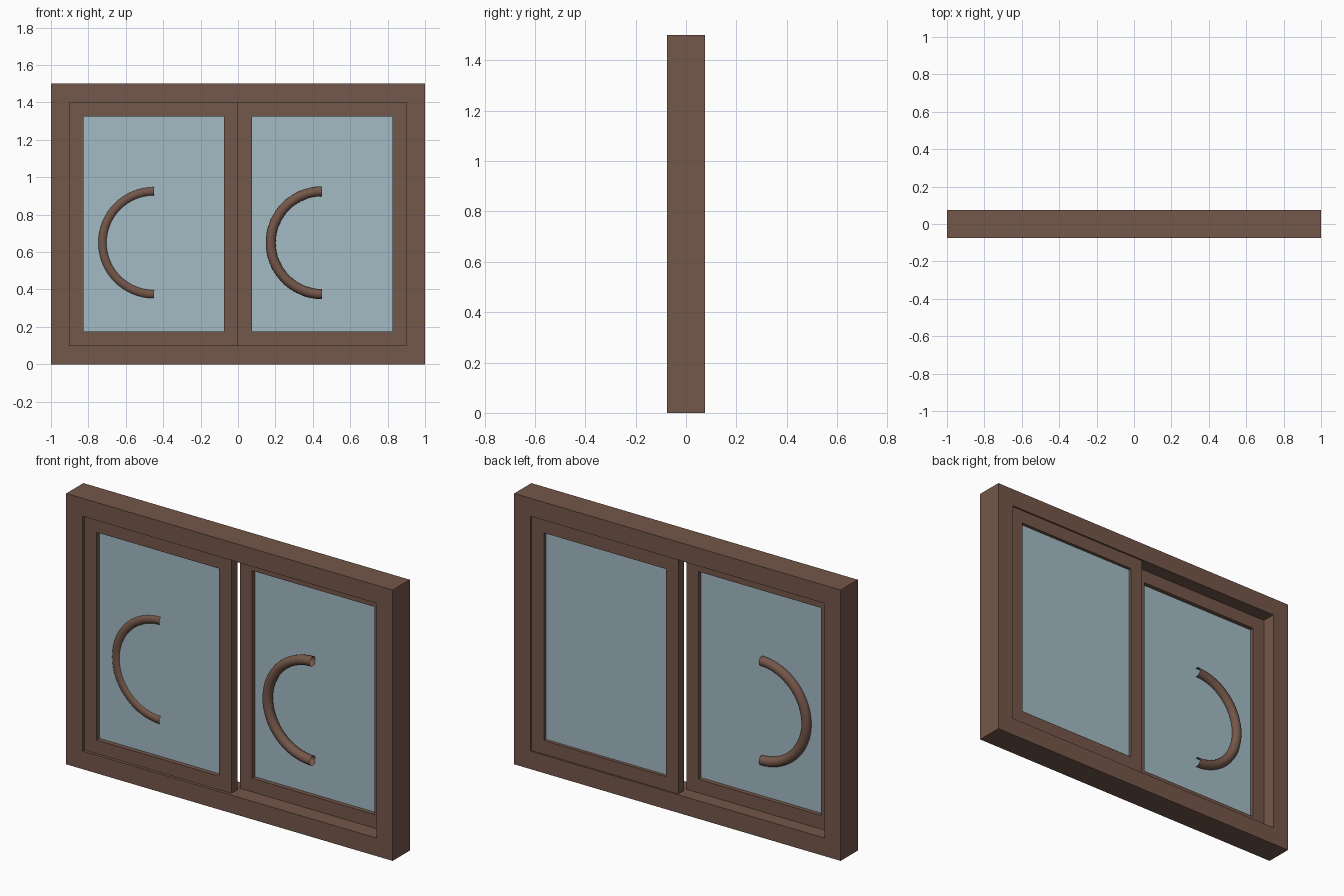
import bpy, bmesh
from math import pi
from mathutils import Matrix, Vector

cube = bpy.data.objects.get("Cube")
if cube:
    bpy.data.objects.remove(cube, do_unlink=True)


def make_material(name, colour):
    mat = bpy.data.materials.new(name)
    mat.use_nodes = True
    mat.diffuse_color = colour
    mat.node_tree.nodes["Principled BSDF"].inputs["Base Color"].default_value = colour
    return mat


wood = make_material("brown wood", (0.175, 0.095, 0.068, 1))
pane = make_material("pale blue glass", (0.37, 0.50, 0.56, 1))


def finish(name, bm, mat):
    bmesh.ops.recalc_face_normals(bm, faces=bm.faces)
    mesh = bpy.data.meshes.new(name)
    bm.to_mesh(mesh)
    bm.free()
    mesh.materials.append(mat)
    obj = bpy.data.objects.new(name, mesh)
    bpy.context.collection.objects.link(obj)
    return obj


def rectangle(bm, x0, x1, z0, z1, y):
    return [bm.verts.new(p) for p in ((x0, y, z0), (x1, y, z0), (x1, y, z1), (x0, y, z1))]


def extrude_back(bm, depth):
    result = bmesh.ops.extrude_face_region(bm, geom=bm.faces[:], use_keep_orig=True)
    moved = [v for v in result["geom"] if isinstance(v, bmesh.types.BMVert)]
    bmesh.ops.translate(bm, verts=moved, vec=(0, depth, 0))


def border(name, x0, x1, z0, z1, width, y0, y1):
    """Rectangular surround with an open middle."""
    bm = bmesh.new()
    outer = rectangle(bm, x0, x1, z0, z1, y0)
    inner = rectangle(bm, x0 + width, x1 - width, z0 + width, z1 - width, y0)
    for i in range(4):
        j = (i + 1) % 4
        bm.faces.new((outer[i], outer[j], inner[j], inner[i]))
    extrude_back(bm, y1 - y0)
    return finish(name, bm, wood)


def glass(name, x0, x1, z0, z1, y0, y1):
    bm = bmesh.new()
    bm.faces.new(rectangle(bm, x0, x1, z0, z1, y0))
    extrude_back(bm, y1 - y0)
    return finish(name, bm, pane)


def handle(name, x, y, z, radius=0.275, tube=0.0265):
    """Open half ring, swept about the depth axis."""
    bm = bmesh.new()
    turn = Matrix.Translation((x, y, z + radius)) @ Matrix.Rotation(pi / 2, 4, "Y")
    bmesh.ops.create_circle(bm, segments=16, radius=tube, matrix=turn)
    bmesh.ops.spin(bm, geom=bm.edges[:], cent=Vector((x, y, z)), axis=(0, 1, 0),
                   angle=-pi, steps=32)
    obj = finish(name, bm, wood)
    for poly in obj.data.polygons:
        poly.use_smooth = True
    return obj


# Fixed outer frame
border("outer_frame", -1, 1, 0, 1.5, 0.1, -0.075, 0.075)

# Sliding sashes, one on each track
rail = 0.075
bottom, top = 0.1, 1.4
sashes = (
    ("right", -0.9, 0, -0.0585, -0.0025, -0.030, -0.020),
    ("left", 0, 0.9, 0.0165, 0.066, 0.044, 0.010),
)
for side, x0, x1, front, back, glass_y, handle_y in sashes:
    border(side + "_sash", x0, x1, bottom, top, rail, front, back)
    glass(side + "_glass", x0 + rail, x1 - rail, bottom + rail, top - rail,
          glass_y - 0.004, glass_y + 0.004)
    handle(side + "_handle", (x0 + x1) / 2, handle_y, 0.65)
